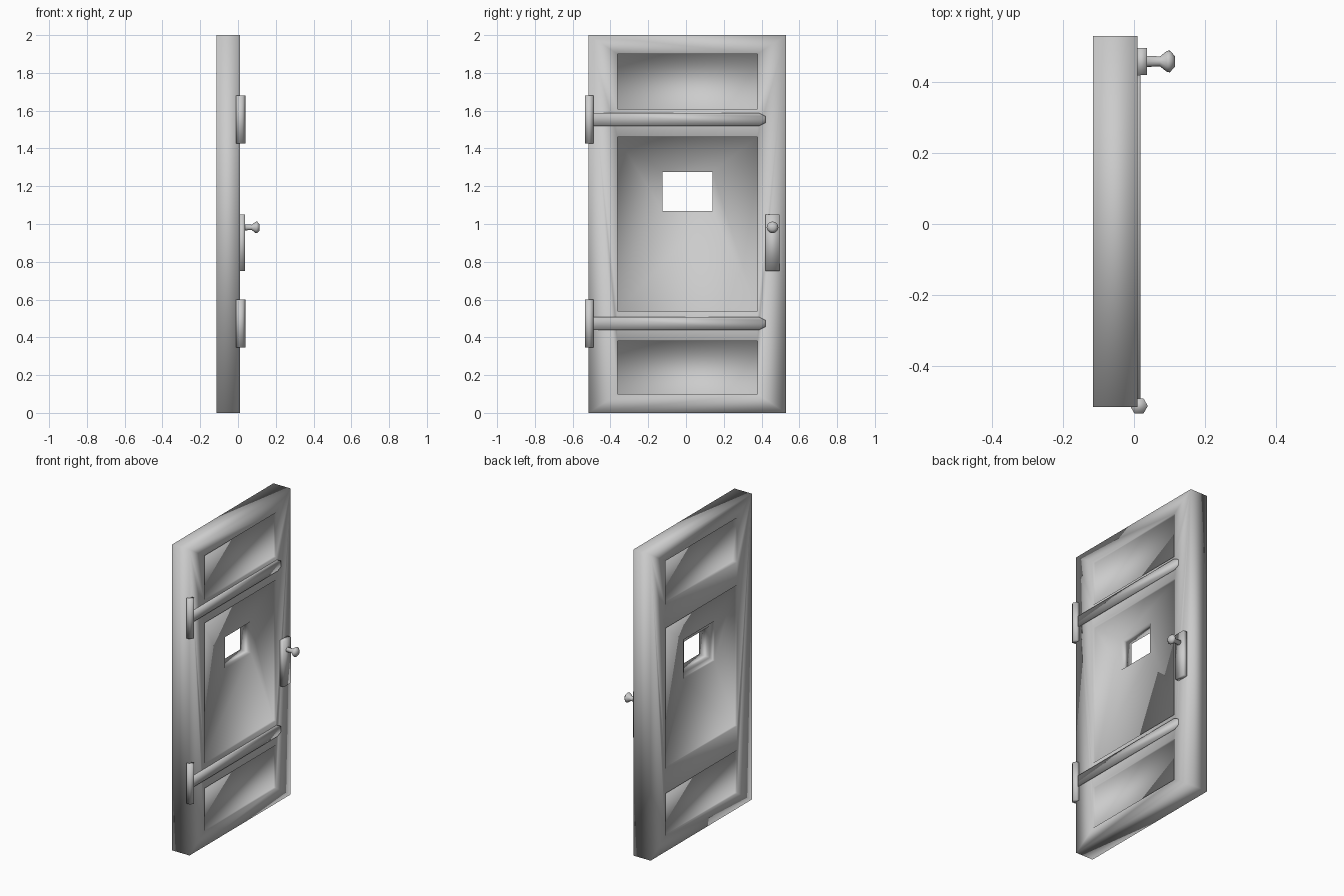
import bpy, bmesh, math
from mathutils import Vector, Matrix

cube = bpy.data.objects.get("Cube")
if cube:
    bpy.data.objects.remove(cube, do_unlink=True)

GREY = (0.6, 0.6, 0.6, 1)
mat = bpy.data.materials.new("plain grey")
mat.use_nodes = True
mat.diffuse_color = GREY
mat.node_tree.nodes["Principled BSDF"].inputs["Base Color"].default_value = GREY


def finish(bm, name):
    """Turn a bmesh into a smooth grey object."""
    bmesh.ops.recalc_face_normals(bm, faces=bm.faces)
    for f in bm.faces:
        f.smooth = True
    mesh = bpy.data.meshes.new(name)
    bm.to_mesh(mesh)
    bm.free()
    mesh.materials.append(mat)
    ob = bpy.data.objects.new(name, mesh)
    bpy.context.collection.objects.link(ob)
    return ob


def prism(name, outline, offset):
    """Extrude a flat outline along an offset."""
    bm = bmesh.new()
    face = bm.faces.new([bm.verts.new(p) for p in outline])
    new = bmesh.ops.extrude_face_region(bm, geom=[face], use_keep_orig=True)["geom"]
    verts = [v for v in new if isinstance(v, bmesh.types.BMVert)]
    bmesh.ops.translate(bm, verts=verts, vec=Vector(offset))
    return finish(bm, name)


# Door slab: frame, three sunken panels on both sides, and a window opening
FRONT, BACK, RECESS, MID_Y = 0.01, -0.115, 0.015, 0.0075
PANELS = [(0.1, 0.38), (0.54, 1.46), (1.61, 1.9)]
bm = bmesh.new()


def ring(x, half, z0, z1):
    return [bm.verts.new((x, MID_Y + y, z))
            for y, z in ((-half, z0), (half, z0), (half, z1), (-half, z1))]


def bridge(a, b):
    for i in range(4):
        j = (i + 1) % 4
        bm.faces.new((a[i], a[j], b[j], b[i]))


outer, holes = {}, {}
for x, inward in ((FRONT, -1), (BACK, 1)):
    edge = outer[x] = ring(x, 0.5225, 0, 2)
    rims = [ring(x, 0.37, *p) for p in PANELS]
    # Stiles at both sides, then rails between and around the panels
    for side, low, high in ((0, 0, 3), (1, 1, 2)):
        inner = [v for r in rims for v in (r[low], r[high])]
        bm.faces.new([edge[low]] + inner + [edge[high]])
    bm.faces.new((edge[0], edge[1], rims[0][1], rims[0][0]))
    bm.faces.new((edge[3], edge[2], rims[2][2], rims[2][3]))
    for a, b in zip(rims, rims[1:]):
        bm.faces.new((a[3], a[2], b[1], b[0]))
    # Sunken panel floors
    floor_x = x + inward * RECESS
    for i, (rim, p) in enumerate(zip(rims, PANELS)):
        floor = ring(floor_x, 0.37, *p)
        bridge(rim, floor)
        if i != 1:
            bm.faces.new(floor)
            continue
        # The window is stepped on the back
        if x == BACK:
            step = ring(floor_x, 0.16, 1.043, 1.302)
            bridge(floor, step)
            floor = ring(floor_x + 0.015, 0.16, 1.043, 1.302)
            bridge(step, floor)
            floor_x += 0.015
        holes[x] = ring(floor_x, 0.1325, 1.07, 1.275)
        bridge(floor, holes[x])
bridge(outer[FRONT], outer[BACK])
bridge(holes[FRONT], holes[BACK])
finish(bm, "door_slab")

# Hinges: six-sided barrel and long strap with a clipped end
for label, z in (("lower", 0.473), ("upper", 1.553)):
    barrel = [(0.014 + 0.025 * math.cos(k * math.pi / 3),
               -0.5125 + 0.025 * math.sin(k * math.pi / 3), z - 0.128) for k in range(6)]
    prism(label + "_hinge_barrel", barrel, (0, 0, 0.256))
    strap = [(-0.5, -0.035), (0.385, -0.035), (0.42, -0.018),
             (0.42, 0.018), (0.385, 0.035), (-0.5, 0.035)]
    prism(label + "_hinge_strap", [(0.004, y, z + dz) for y, dz in strap], (0.014, 0, 0))

# Handle plate
prism("handle_plate", [(0.005, y, z) for y, z in
      ((0.42, 0.75), (0.495, 0.75), (0.495, 1.05), (0.42, 1.05))], (0.032, 0, 0))

# Knob: turned profile of distance and radius
bm = bmesh.new()
profile = [(0.03, 0), (0.03, 0.016), (0.073, 0.014), (0.092, 0.029),
           (0.101, 0.031), (0.115, 0.015), (0.115, 0)]
pts = [bm.verts.new((x, r, 0)) for x, r in profile]
edges = [bm.edges.new(pair) for pair in zip(pts, pts[1:])]
bmesh.ops.spin(bm, geom=pts + edges, axis=(1, 0, 0), cent=(0, 0, 0),
               angle=2 * math.pi, steps=12)
bmesh.ops.remove_doubles(bm, verts=bm.verts, dist=0.0005)
knob = finish(bm, "door_knob")
knob.matrix_world = Matrix.Translation((0, 0.458, 0.982))
